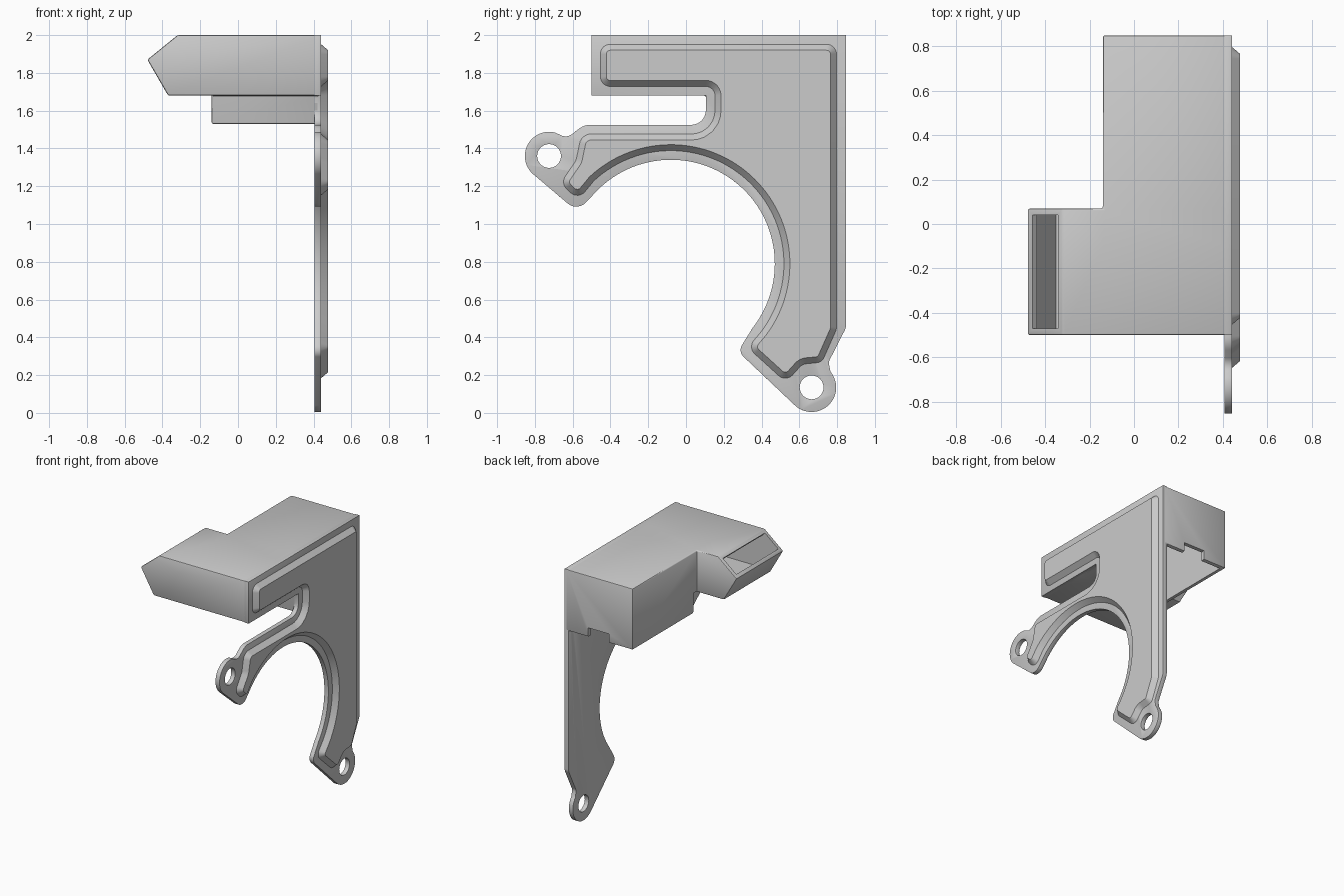
import bpy
import bmesh
from math import cos, sin, tan, radians
from mathutils import Vector, Matrix

if "Cube" in bpy.data.objects:
    bpy.data.objects.remove(bpy.data.objects["Cube"], do_unlink=True)

grey = bpy.data.materials.new("plain_grey")
grey.use_nodes = True
colour = (0.6, 0.6, 0.6, 1)
grey.diffuse_color = colour
grey.node_tree.nodes["Principled BSDF"].inputs["Base Color"].default_value = colour

# Local x, y, z become world y, z, x (side profiles)
SIDE = Matrix(((0, 0, 1, 0), (1, 0, 0, 0), (0, 1, 0, 0), (0, 0, 0, 1)))
# Local x, y, z become world x, z, -y (front profiles)
FRONT = Matrix(((1, 0, 0, 0), (0, 0, -1, 0), (0, 1, 0, 0), (0, 0, 0, 1)))


def arc(cx, cy, r, start, end, n):
    angles = [radians(start + (end - start) * i / n) for i in range(n + 1)]
    return [(cx + r * cos(a), cy + r * sin(a), 0) for a in angles]


def rounded(points, steps=6):
    """Turn (x, y, radius) corners into a polyline with rounded corners."""
    out = []
    for i, (x, y, r) in enumerate(points):
        p = Vector((x, y))
        if r == 0:
            out.append(p)
            continue
        a = Vector(points[i - 1][:2]) - p
        b = Vector(points[(i + 1) % len(points)][:2]) - p
        half = a.angle(b) / 2
        reach = min(r / tan(half), a.length * 0.49, b.length * 0.49)
        r = reach * tan(half)
        a.normalize()
        b.normalize()
        centre = p + (a + b).normalized() * (r / sin(half))
        u, v = p + a * reach - centre, p + b * reach - centre
        for s in range(steps + 1):
            w = u.lerp(v, s / steps).normalized() * r
            out.append(centre + w)
    return out


def inset(points, d):
    """Move a clockwise outline inwards."""
    out = []
    for i, p in enumerate(points):
        e = (p - points[i - 1]).normalized()
        f = (points[(i + 1) % len(points)] - p).normalized()
        n1, n2 = Vector((e.y, -e.x)), Vector((f.y, -f.x))
        out.append(p + (n1 + n2) * (d / (1 + n1.dot(n2))))
    return out


def finish(obj, name):
    obj.name = name
    obj.data.materials.clear()
    obj.data.materials.append(grey)
    bpy.ops.object.select_all(action='DESELECT')
    obj.select_set(True)
    bpy.context.view_layer.objects.active = obj
    bpy.ops.object.shade_smooth_by_angle(angle=radians(35))


def link(mesh, name):
    obj = bpy.data.objects.new(name, mesh)
    bpy.context.collection.objects.link(obj)
    return obj


def baked(obj):
    """Replace an object by its evaluated mesh."""
    view = bpy.context.evaluated_depsgraph_get()
    mesh = bpy.data.meshes.new_from_object(obj.evaluated_get(view))
    matrix, name = obj.matrix_world.copy(), obj.name
    bpy.data.objects.remove(obj, do_unlink=True)
    mesh.transform(matrix)
    return link(mesh, name)


def loft(low, high, z0, z1, matrix, name):
    bm = bmesh.new()
    a = [bm.verts.new((p[0], p[1], z0)) for p in low]
    b = [bm.verts.new((p[0], p[1], z1)) for p in high]
    bm.faces.new(a)
    bm.faces.new(b[::-1])
    for i in range(len(a)):
        bm.faces.new((a[i - 1], b[i - 1], b[i], a[i]))
    bm.transform(matrix)
    bmesh.ops.recalc_face_normals(bm, faces=bm.faces)
    mesh = bpy.data.meshes.new(name)
    bm.to_mesh(mesh)
    bm.free()
    return link(mesh, name)


def prism(points, z0, z1, matrix, name):
    return loft(points, points, z0, z1, matrix, name)


def combine(obj, other, operation):
    mod = obj.modifiers.new("cut", 'BOOLEAN')
    mod.object, mod.operation, mod.solver = other, operation, 'EXACT'
    other.hide_render = True
    result = baked(obj)
    bpy.data.objects.remove(other, do_unlink=True)
    return result


# Bracket plate with two eyelet tabs and a round cutout
tabs = [(0.665, 0.135), (-0.725, 1.36)]
outline = rounded(
    [(-0.5, 2, 0), (0.847, 2, 0), (0.847, 0.45, .06), (0.755, 0.27, .04)]
    + arc(*tabs[0], 0.13, 40, -133, 28)
    + [(0.275, 0.325, .05)]
    + arc(-0.08, 0.79, 0.55, -38, 135, 60)
    + [(-0.575, 1.065, .07)]
    + arc(*tabs[1], 0.128, 227, 75, 24)
    + [(-0.63, 1.455, .06), (-0.54, 1.525, .1), (0.105, 1.525, .09),
       (0.105, 1.68, 0), (-0.5, 1.68, 0)])
curve = bpy.data.curves.new("bracket_plate", 'CURVE')
curve.dimensions, curve.fill_mode = '2D', 'BOTH'
holes = [[Vector(p[:2]) for p in arc(*c, 0.063, 0, 360, 32)[:-1]] for c in tabs]
for loop in [outline] + holes:
    spline = curve.splines.new('POLY')
    spline.points.add(len(loop) - 1)
    spline.use_cyclic_u = True
    for point, p in zip(spline.points, loop):
        point.co = (p.x, p.y, 0, 1)
curve.extrude = 0.017
plate = link(curve, "bracket_plate")
plate.matrix_world = Matrix.Translation((0.423, 0, 0)) @ SIDE
bpy.context.view_layer.update()
plate = baked(plate)
bm = bmesh.new()
bm.from_mesh(plate.data)
bmesh.ops.remove_doubles(bm, verts=bm.verts, dist=0.0005)
bmesh.ops.dissolve_limit(bm, angle_limit=radians(1), verts=bm.verts, edges=bm.edges)
bm.to_mesh(plate.data)
bm.free()
mod = plate.modifiers.new("round", 'BEVEL')
mod.width, mod.segments, mod.limit_method = 0.009, 2, 'ANGLE'
mod.angle_limit = radians(50)
finish(baked(plate), "bracket_plate")

# Raised stiffening panel with sloped rim
base = rounded(
    [(-0.462, 1.96, .06), (0.805, 1.96, .06), (0.805, 0.44, .07),
     (0.725, 0.26, .055), (0.62, 0.25, .05), (0.53, 0.15, .06), (0.315, 0.345, .06)]
    + arc(-0.08, 0.79, 0.59, -37, 133, 60)
    + [(-0.57, 1.115, .06), (-0.675, 1.215, .06), (-0.59, 1.34, .06),
       (-0.56, 1.485, .07), (0.145, 1.485, .12), (0.145, 1.72, .04),
       (-0.462, 1.72, .06)])
finish(loft(base, inset(base, 0.04), 0.43, 0.477, SIDE, "raised_panel"), "raised_panel")

# Hollow housing: angled front section joined to a deep rear section
front = [(-0.32, 2), (-0.48, 1.87), (-0.37, 1.68), (0.43, 1.68), (0.43, 2)]
rear = [(-0.1, 2), (0.848, 2), (0.848, 1.53), (0.105, 1.53), (0.105, 1.68), (-0.1, 1.68)]
housing = prism(front, -0.07, 0.5, FRONT, "housing")
housing = combine(housing, prism(rear, -0.14, 0.43, SIDE, "rear"), 'UNION')
mod = housing.modifiers.new("round", 'BEVEL')
mod.width, mod.segments, mod.limit_method = 0.009, 2, 'ANGLE'
housing = baked(housing)

front_room = [(-0.31, 1.97), (-0.44, 1.865), (-0.35, 1.71), (0.412, 1.71), (0.412, 1.97)]
rear_room = [(-0.15, 1.97), (0.818, 1.97), (0.818, 1.4), (0.135, 1.4), (0.135, 1.71), (-0.15, 1.71)]
window = [(-0.495, 1.93), (-0.38, 2.024), (-0.31, 1.945), (-0.42, 1.85)]
notch = [(0.06, 1.5), (0.24, 1.5), (0.24, 1.6), (0.06, 1.6)]
for cutter in (prism(front_room, -0.04, 0.47, FRONT, "front_room"),
               prism(rear_room, -0.11, 0.412, SIDE, "rear_room"),
               prism(window, -0.04, 0.47, FRONT, "window"),
               prism(notch, -0.9, -0.78, FRONT, "notch")):
    housing = combine(housing, cutter, 'DIFFERENCE')
finish(housing, "housing")
